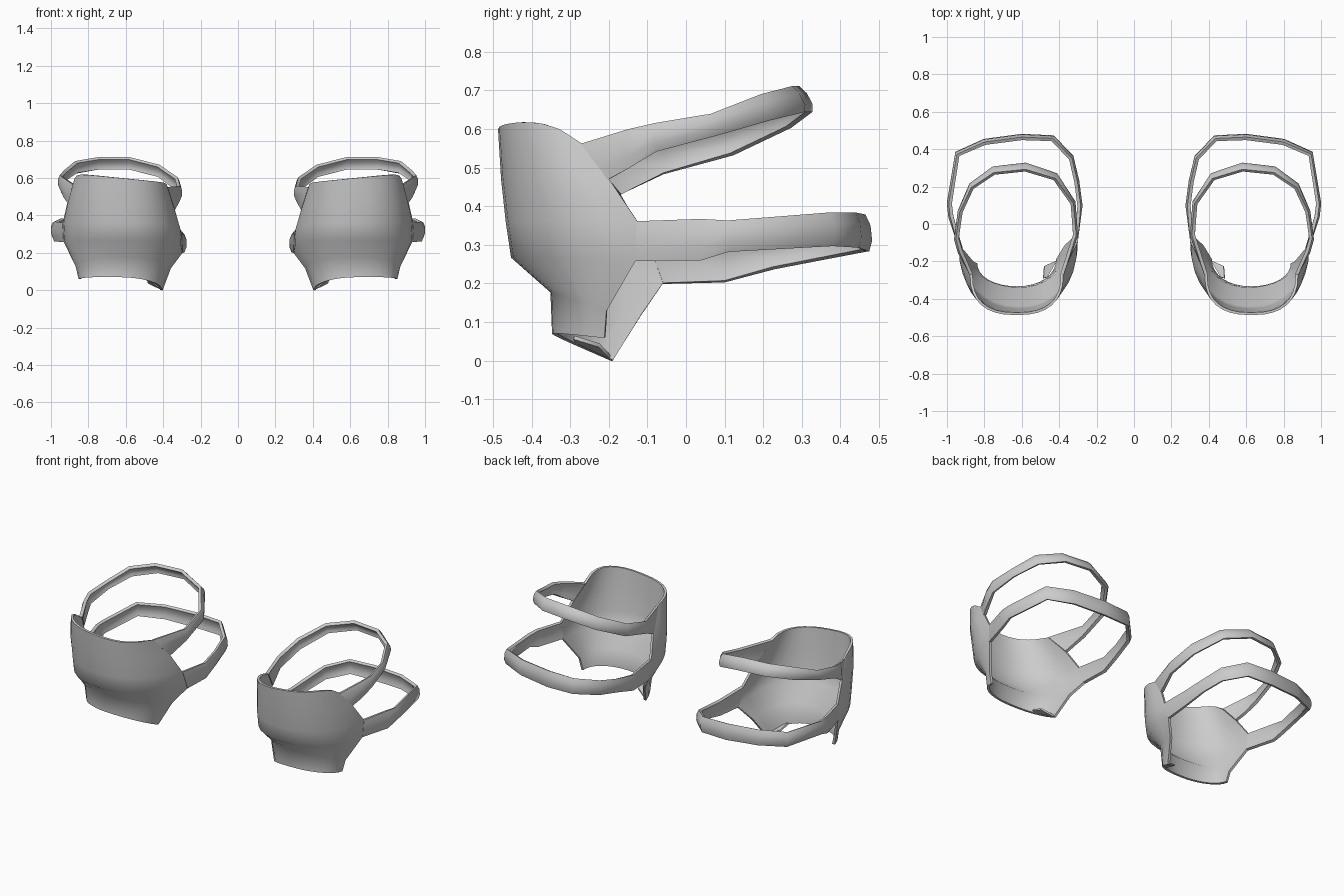
import bpy, math

if "Cube" in bpy.data.objects:
    bpy.data.objects.remove(bpy.data.objects["Cube"])

grey = bpy.data.materials.new("plain_grey")
grey.use_nodes = True
grey.diffuse_color = (0.6, 0.6, 0.6, 1)
grey.node_tree.nodes["Principled BSDF"].inputs["Base Color"].default_value = (0.6, 0.6, 0.6, 1)


def make_sheet(name, rows, thickness):
    """Skin a grid of points, thicken it and mirror it to the other leg."""
    n = len(rows[0])
    verts = [p for row in rows for p in row]
    faces = [(r * n + c, (r + 1) * n + c, (r + 1) * n + c + 1, r * n + c + 1)
             for r in range(len(rows) - 1) for c in range(n - 1)]
    mesh = bpy.data.meshes.new(name)
    mesh.from_pydata(verts, [], faces)
    mesh.materials.append(grey)
    obj = bpy.data.objects.new(name, mesh)
    bpy.context.collection.objects.link(obj)
    bpy.ops.object.select_all(action='DESELECT')
    bpy.context.view_layer.objects.active = obj
    obj.select_set(True)
    solid = obj.modifiers.new("thickness", 'SOLIDIFY')
    solid.thickness = thickness
    solid.offset = 0
    mirror = obj.modifiers.new("other_leg", 'MIRROR')
    mirror.use_mirror_merge = False
    bpy.ops.object.modifier_apply(modifier=solid.name)
    bpy.ops.object.modifier_apply(modifier=mirror.name)
    bpy.ops.object.shade_smooth_by_angle(angle=math.radians(65))


# Pad rows from top to bottom:
# inner end, outer end, front (y, z), sideways tilt, roundness, end drop power
PAD = [
    ((.385, -.27, .55), (.870, -.27, .56), (-.480, .600), .024, .80, 3),
    ((.345, -.17, .43), (.905, -.20, .47), (-.472, .470), .010, .85, 2),
    ((.310, -.10, .31), (.930, -.125, .36), (-.460, .360), .005, .90, 2),
    ((.305, -.06, .20), (.925, -.13, .26), (-.447, .270), .000, .90, 2),
    ((.365, -.115, .12), (.862, -.205, .13), (-.345, .180), .000, .95, 1),
    ((.410, -.19, .00), (.845, -.21, .06), (-.340, .070), .004, .95, 1),
]
COLS = 16


def pad_row(inner, outer, front, tilt, power, drop):
    """Rounded U from the inner end, around the front, to the outer end."""
    pts = []
    cx, half = (inner[0] + outer[0]) / 2, (outer[0] - inner[0]) / 2
    for i in range(COLS + 1):
        a = math.pi * (i / COLS - .5)
        s = math.copysign(abs(math.sin(a)) ** power, a)
        c = max(math.cos(a), 0) ** power
        y_end = inner[1] + (outer[1] - inner[1]) * (s + 1) / 2
        z_end = (inner if s < 0 else outer)[2]
        z_mid = front[1] + tilt * s
        pts.append((cx + half * s, y_end + (front[0] - y_end) * c,
                    z_mid + (z_end - z_mid) * (1 - c) ** drop))
    return pts


make_sheet("knee_pad", [pad_row(*r) for r in PAD], .014)


def push(x, y, z, distance):
    """Move a strap point away from the middle of the leg."""
    dx, dy = x - .62, y - .08
    k = distance / math.hypot(dx, dy)
    return (x + dx * k, y + dy * k, z)


def make_strap(name, upper, lower, sections, lean):
    """Band with a slightly domed section, from the inner pad edge round the back to the outer."""
    rows = []
    for h, bulge in ((1, -.006), (.7, .004), (.3, .004), (0, -.006)):
        def end(side):
            return tuple(b + (t - b) * h for t, b in zip(PAD[upper][side], PAD[lower][side]))
        rows.append([end(0)]
                    + [push(x, y - max(y, 0) * lean * h, zb + (zt - zb) * h, bulge) for x, y, zb, zt in sections]
                    + [end(1)])
    make_sheet(name, rows, .018)


# Strap sections: x, y, bottom z, top z
make_strap("upper_strap", 0, 1, [
    (.312, -.06, .485, .555),
    (.325, .12, .535, .60),
    (.42, .27, .605, .665),
    (.58, .325, .645, .705),
    (.75, .305, .645, .705),
    (.87, .215, .625, .685),
    (.93, .07, .585, .635),
    (.95, -.08, .545, .612),
    (.93, -.15, .50, .597),
], .10)

make_strap("lower_strap", 2, 3, [
    (.288, .10, .205, .295),
    (.305, .23, .24, .315),
    (.335, .36, .265, .345),
    (.435, .465, .285, .37),
    (.60, .472, .285, .375),
    (.80, .445, .295, .38),
    (.945, .38, .30, .38),
    (.988, .11, .285, .36),
    (.98, .04, .262, .365),
], .02)

# Small folded corner at the inner bottom of each pad
make_sheet("corner_flap", [
    [(.412, -.195, .008), (.465, -.285, .05)],
    [(.48, -.225, .04), (.485, -.29, .06)],
], .010)
